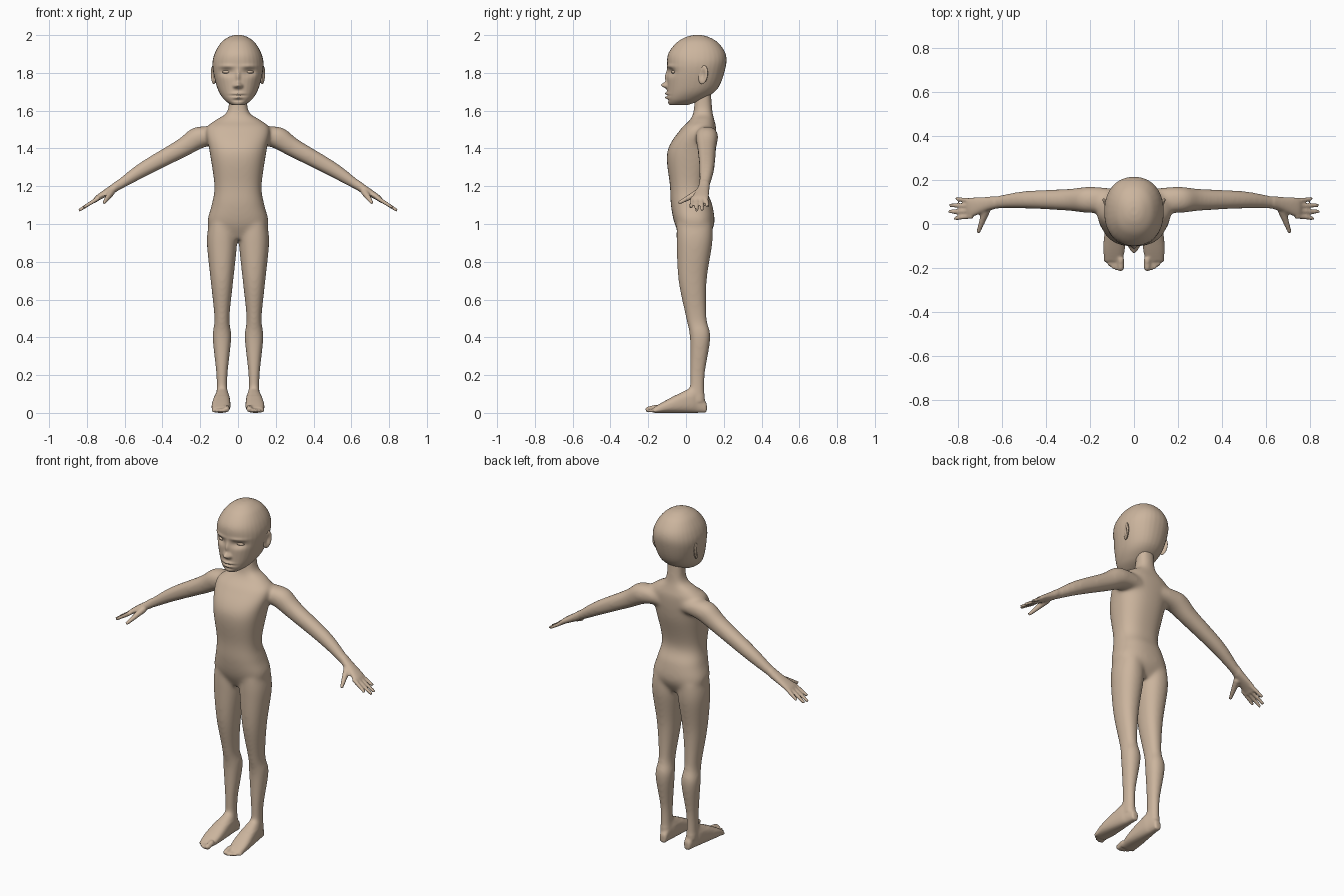
import bpy, bmesh, math
from mathutils import Vector, Matrix

if "Cube" in bpy.data.objects:
    bpy.data.objects.remove(bpy.data.objects["Cube"])

COLOUR = (.6, .46, .34, 1)
skin = bpy.data.materials.new("warm tan")
skin.use_nodes = True
skin.diffuse_color = COLOUR
shader = skin.node_tree.nodes["Principled BSDF"]
shader.inputs["Base Color"].default_value = COLOUR
shader.inputs["Roughness"].default_value = .7

ACROSS, BACK, UP = Vector((1, 0, 0)), Vector((0, 1, 0)), Vector((0, 0, 1))


def spline(rows, steps=6):
    """Catmull-Rom interpolation of rows of numbers."""
    last = len(rows) - 1
    result = []
    for i in range(last):
        before, start, end, after = (rows[min(max(i + k, 0), last)] for k in (-1, 0, 1, 2))
        for step in range(steps):
            t = step / steps
            result.append([q + t / 2 * (r - p + t * (2 * p - 5 * q + 4 * r - s + t * (3 * (q - r) + s - p)))
                           for p, q, r, s in zip(before, start, end, after)])
    return result + [rows[last]]


def superellipse(angle, power):
    """Point on a rounded-square outline."""
    return [math.copysign(abs(value) ** (2 / power), value) for value in (math.cos(angle), math.sin(angle))]


def loft(bm, rows, u, v, power=2.2, side=1, sides=32):
    """Skin rings together; each row is a centre x, y, z and two radii."""
    rings = []
    for x, y, z, radius_u, radius_v in spline(rows):
        ring = []
        for k in range(sides):
            a, b = superellipse(math.tau * k / sides, power)
            point = Vector((x, y, z)) + u * a * radius_u + v * b * radius_v
            ring.append(bm.verts.new((point.x * side, point.y, point.z)))
        rings.append(ring)
    for low, high in zip(rings, rings[1:]):
        for k in range(sides):
            bm.faces.new((low[k - 1], low[k], high[k], high[k - 1]))
    bm.faces.new(rings[0])
    bm.faces.new(rings[-1])


def upright(rows, x=0):
    """Turn rows of height, half width, front and back into loft rows."""
    return [(x, (front + back) / 2, z, width, (back - front) / 2) for z, width, front, back in rows]


def digit(bm, start, tip, thick, thin, side):
    """Tapered finger or toe with a round end."""
    start, tip = Vector(start), Vector(tip)
    along = (tip - start).normalized()
    sideways = along.cross(UP).normalized()
    end = tip - along * thin
    rows = [(*start, thick, thick)]
    for k in range(5):
        bend = k / 4 * math.radians(85)
        radius = thin * math.cos(bend)
        rows.append((*(end + along * thin * math.sin(bend)), radius, radius))
    loft(bm, rows, sideways, sideways.cross(along), 2, side, 16)


def finish(name, bm, voxel=0):
    """Make the object, fusing overlapping pieces when a voxel size is given."""
    bmesh.ops.recalc_face_normals(bm, faces=bm.faces)
    mesh = bpy.data.meshes.new(name)
    bm.to_mesh(mesh)
    bm.free()
    obj = bpy.data.objects.new(name, mesh)
    bpy.context.collection.objects.link(obj)
    if voxel:
        fuse = obj.modifiers.new("fuse", 'REMESH')
        fuse.mode, fuse.voxel_size = 'VOXEL', voxel
        bpy.context.view_layer.objects.active = obj
        bpy.ops.object.modifier_apply(modifier=fuse.name)
    obj.data.materials.clear()
    obj.data.materials.append(skin)
    obj.data.shade_smooth()
    return obj


def relax(bm, verts, times):
    for _ in range(times):
        bmesh.ops.smooth_vert(bm, verts=verts, factor=.5, use_axis_x=True, use_axis_y=True, use_axis_z=True)


def resculpt(obj, change):
    bm = bmesh.new()
    bm.from_mesh(obj.data)
    change(bm)
    bm.to_mesh(obj.data)
    bm.free()
    obj.data.shade_smooth()


# Torso and neck
bm = bmesh.new()
loft(bm, upright([(.92, .09, -.02, .11), (1, .16, -.06, .15), (1.1, .14, -.08, .14), (1.2, .125, -.085, .11),
                  (1.38, .15, -.1, .15), (1.5, .17, -.03, .16), (1.55, .12, .02, .15),
                  (1.6, .055, .04, .14), (1.74, .05, .05, .13)]), ACROSS, BACK, 2.4)

for side in (1, -1):
    # Leg
    loft(bm, upright([(1, .07, -.05, .14), (.9, .08, -.05, .14), (.7, .06, -.04, .11), (.5, .04, 0, .11),
                      (.4, .05, .02, .13), (.2, .03, .02, .1), (.06, .03, .02, .1)], .085),
         ACROSS, BACK, side=side)
    # Foot, from heel to ball
    foot = [(.11, .02, .05), (.06, .03, .12), (.02, .04, .13), (-.1, .05, .07), (-.17, .04, .03)]
    loft(bm, [(.085 - y / 20, y, height / 2, width, height / 2) for y, width, height in foot],
         ACROSS, UP, 2.5, side)
    # Toes, the inner one thicker
    for i in range(5):
        x, tip, radius = .06 + .017 * i, -.215 + i * i / 400, .01 if i else .015
        digit(bm, (x, tip + .06, radius * 2), (x, tip, radius), radius, radius, side)
    # Arm and palm, bending forward past the elbow
    arm = [(.08, 1.47, .05, .05), (.2, 1.46, .06, .06), (.3, 1.4, .05, .05), (.5, 1.29, .04, .04),
           (.64, 1.2, .03, .025), (.74, 1.14, .045, .015), (.76, 1.12, .04, .01)]
    loft(bm, [(x, .11 - max(0, x - .57) / 5, z, wide, deep) for x, z, wide, deep in arm],
         BACK, Vector((.5, 0, .86)), side=side)
    # Fingers fan out, the middle ones longest
    for i in range(4):
        y = .036 + .023 * i
        reach = .11 - (i - 1.4) ** 2 / 75
        digit(bm, (.735, y, 1.14), (.735 + reach, y + (i - 1.5) / 140, 1.14 - reach * .64), .012, .009, side)
    # Thumb
    digit(bm, (.67, .07, 1.17), (.71, -.04, 1.11), .02, .01, side)
body = finish("body", bm, .0065)


def soften(bm):
    """Blend the joints strongly, the hands and feet only lightly."""
    relax(bm, [v for v in bm.verts if abs(v.co.x) < .64 and v.co.z > .09], 20)
    relax(bm, bm.verts, 2)


resculpt(body, soften)

# Head
bm = bmesh.new()
loft(bm, upright([(1.63, .035, -.09, .01), (1.66, .075, -.1, .09), (1.72, .11, -.1, .17), (1.83, .135, -.1, .21),
                  (1.9, .125, -.095, .21), (1.96, .09, -.05, .17), (1.99, .05, 0, .12),
                  (2, .02, .04, .08)]), ACROSS, BACK)
head = finish("head", bm, .005)

# Face features: x, height, amount forward, spread across, spread upward
FEATURES = {
    "bridge": (0, 1.78, .012, .012, .03),
    "nose": (0, 1.735, .03, .015, .015),
    "nostril": (.016, 1.73, .012, .01, .01),
    "socket": (.06, 1.805, -.018, .035, .02),
    "brow": (.06, 1.835, .006, .04, .01),
    "upper lip": (0, 1.69, .012, .03, .007),
    "mouth": (0, 1.68, -.01, .035, .004),
    "lower lip": (0, 1.67, .012, .02, .007),
    "chin crease": (0, 1.655, -.006, .03, .007),
}


def shape_face(bm):
    """Push the front of the head in and out with soft symmetrical bumps."""
    relax(bm, bm.verts, 6)
    for vert in bm.verts:
        if vert.co.y < .02:
            x, _, z = vert.co
            for centre, height, amount, across, upward in FEATURES.values():
                for middle in {centre, -centre}:
                    distance = ((x - middle) / across) ** 2 + ((z - height) / upward) ** 2
                    vert.co.y -= amount * math.exp(-distance)


resculpt(head, shape_face)


def ball(name, matrix, hollow=0):
    """Ellipsoid, with its outer face pressed in when hollow."""
    bm = bmesh.new()
    bmesh.ops.create_uvsphere(bm, u_segments=32, v_segments=20, radius=1)
    for vert in bm.verts:
        if vert.co.x > 0:
            vert.co.x -= hollow * math.exp(-3 * vert.co.yz.length_squared)
    bmesh.ops.transform(bm, verts=bm.verts, matrix=matrix)
    finish(name, bm)


# Eyes and flared ears
for name, side in (("left", 1), ("right", -1)):
    mirror = Matrix.Diagonal((side, 1, 1, 1))
    ball(name + "_eye", mirror @ Matrix.Translation((.058, -.05, 1.805)) @ Matrix.Diagonal((.027, .029, .012, 1)))
    ball(name + "_ear", mirror @ Matrix.Translation((.13, .09, 1.79)) @ Matrix.Rotation(-.4, 4, 'Z')
         @ Matrix.Rotation(-.15, 4, 'X') @ Matrix.Diagonal((.012, .027, .05, 1)), 1.1)
